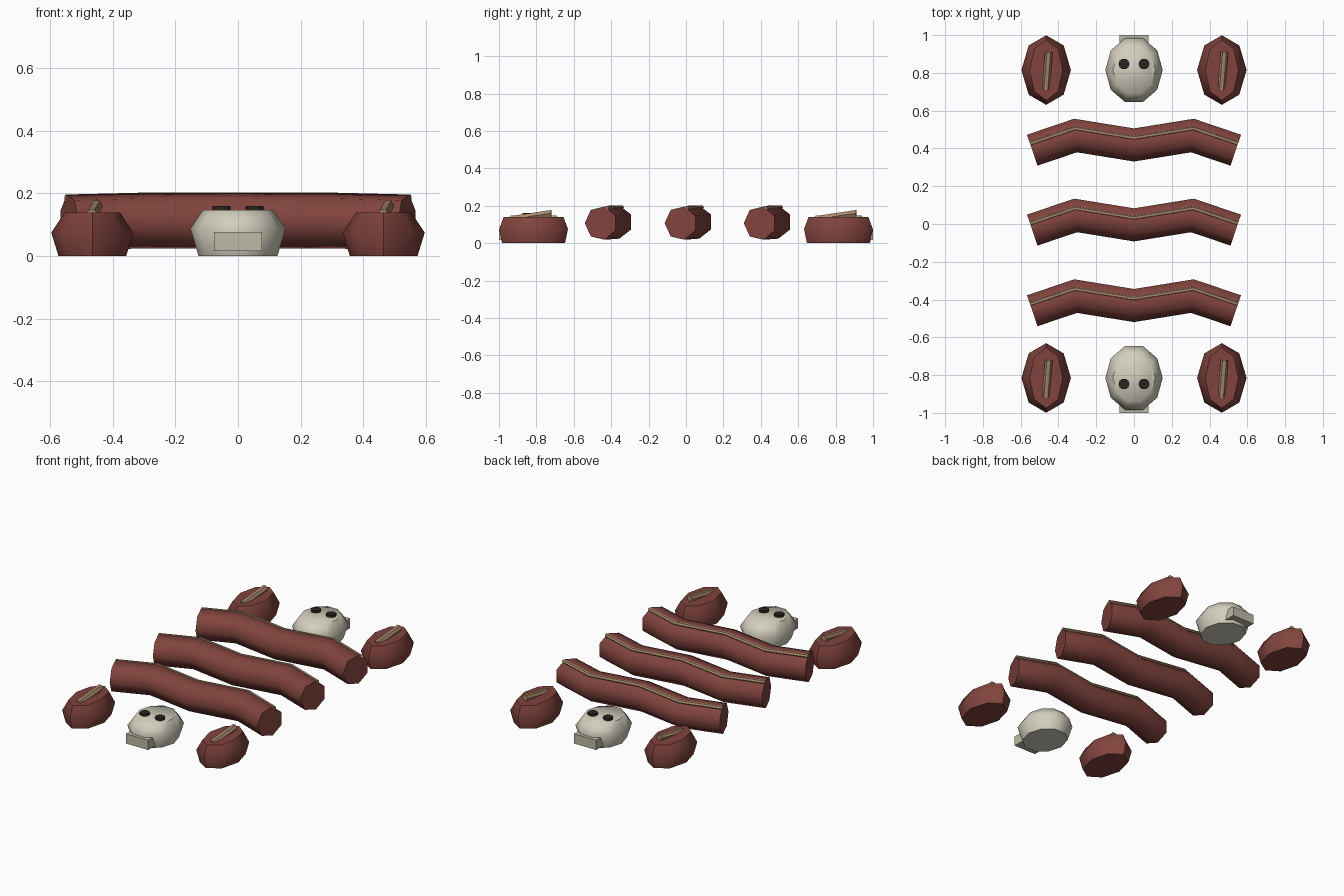
import bpy, bmesh, math
from mathutils import Vector

if "Cube" in bpy.data.objects:
    bpy.data.objects.remove(bpy.data.objects["Cube"])


def material(name, rgb):
    m = bpy.data.materials.new(name)
    m.diffuse_color = (*rgb, 1)
    m.use_nodes = True
    m.node_tree.nodes["Principled BSDF"].inputs["Base Color"].default_value = m.diffuse_color
    return m


RED = material("red_brown", (0.22, 0.057, 0.047))
TAN = material("tan", (0.40, 0.25, 0.15))
BONE = material("bone", (0.65, 0.62, 0.51))
TOOTH = material("dull_bone", (0.52, 0.49, 0.38))
DARK = material("dark", (0.02, 0.018, 0.015))


def loft(name, rings, mat, smooth=55):
    """Skin a list of equal-length rings and cap both ends."""
    bm = bmesh.new()
    loops = [[bm.verts.new(p) for p in ring] for ring in rings]
    n = len(loops[0])
    for a, b in zip(loops, loops[1:]):
        for i in range(n):
            j = (i + 1) % n
            bm.faces.new((a[i], a[j], b[j], b[i]))
    bm.faces.new(loops[0][::-1])
    bm.faces.new(loops[-1])
    bmesh.ops.recalc_face_normals(bm, faces=bm.faces)
    me = bpy.data.meshes.new(name)
    bm.to_mesh(me)
    bm.free()
    me.materials.append(mat)
    ob = bpy.data.objects.new(name, me)
    bpy.context.collection.objects.link(ob)
    if smooth:
        bpy.ops.object.select_all(action='DESELECT')
        ob.select_set(True)
        bpy.context.view_layer.objects.active = ob
        bpy.ops.object.shade_smooth_by_angle(angle=math.radians(smooth))
    return ob


def sweep(name, path, radius, sides, mat, offset=(0, 0)):
    """Tube along a mostly flat path, with mitred joints."""
    pts = [Vector(p) for p in path]
    normals = []
    for a, b in zip(pts, pts[1:]):
        d = (b - a).normalized()
        normals.append(Vector((-d.y, d.x, 0)).normalized())
    rings = []
    for i, p in enumerate(pts):
        n0, n1 = normals[max(i - 1, 0)], normals[min(i, len(normals) - 1)]
        n = (n0 + n1).normalized()
        n /= n.dot(n0)
        ring = []
        for k in range(sides):
            t = math.pi + 2 * math.pi * k / sides
            ring.append(p + n * (offset[0] + radius * math.cos(t))
                        + Vector((0, 0, offset[1] + radius * math.sin(t))))
        rings.append(ring)
    return loft(name, rings, mat)


def pebble(name, x, y, sides, levels, mat, turn=0.0):
    """Flat-bottomed rounded lump; levels are (z, half x, half y)."""
    rings = []
    for z, rx, ry in levels:
        angles = [turn + 2 * math.pi * k / sides for k in range(sides)]
        rings.append([(x + rx * math.cos(t), y + ry * math.sin(t), z) for t in angles])
    return loft(name, rings, mat)


def box(name, lo, hi, mat):
    rings = [[(lo[0], lo[1], z), (hi[0], lo[1], z), (hi[0], hi[1], z), (lo[0], hi[1], z)]
             for z in (lo[2], hi[2])]
    return loft(name, rings, mat, smooth=0)


# Three bent rolls, each with a thin stripe near the top
for i, y in enumerate((-0.427, 0, 0.423)):
    path = [(-0.54, y - 0.028, 0.107), (-0.31, y + 0.05, 0.113), (0, y, 0.113),
            (0.31, y + 0.05, 0.113), (0.54, y - 0.028, 0.107)]
    sweep(f"roll_{i + 1}", path, 0.091, 7, RED)
    sweep(f"roll_stripe_{i + 1}", path, 0.012, 6, TAN, offset=(0.032, 0.079))

# Four corner lumps, each with a tilted stick on top
for label, cy in (("front", -0.815), ("back", 0.815)):
    for side, cx in (("left", -0.465), ("right", 0.465)):
        pebble(f"lump_{label}_{side}", cx, cy, 8,
               [(0, 0.108, 0.168), (0.075, 0.131, 0.184), (0.14, 0.088, 0.16)], RED)
        sweep(f"lump_stick_{label}_{side}",
              [(cx - 0.002, cy - 0.105, 0.13), (cx + 0.014, cy + 0.095, 0.16)],
              0.02, 6, TAN)

# Two rounded heads with flat eyes and a jaw block facing outward
for label, s in (("front", -1), ("back", 1)):
    cy = 0.815 * s
    pebble(f"head_{label}", 0, cy, 10,
           [(0, 0.126, 0.145), (0.088, 0.152, 0.178), (0.147, 0.112, 0.13)], BONE)
    for side, ex in (("left", -0.053), ("right", 0.053)):
        pebble(f"eye_{label}_{side}", ex, cy + 0.032 * s, 10,
               [(0.13, 0.029, 0.029), (0.16, 0.029, 0.029)], DARK)
    y0, y1 = sorted((0.9 * s, 1.0 * s))
    box(f"jaw_{label}", (-0.077, y0, 0.016), (0.077, y1, 0.077), TOOTH)
